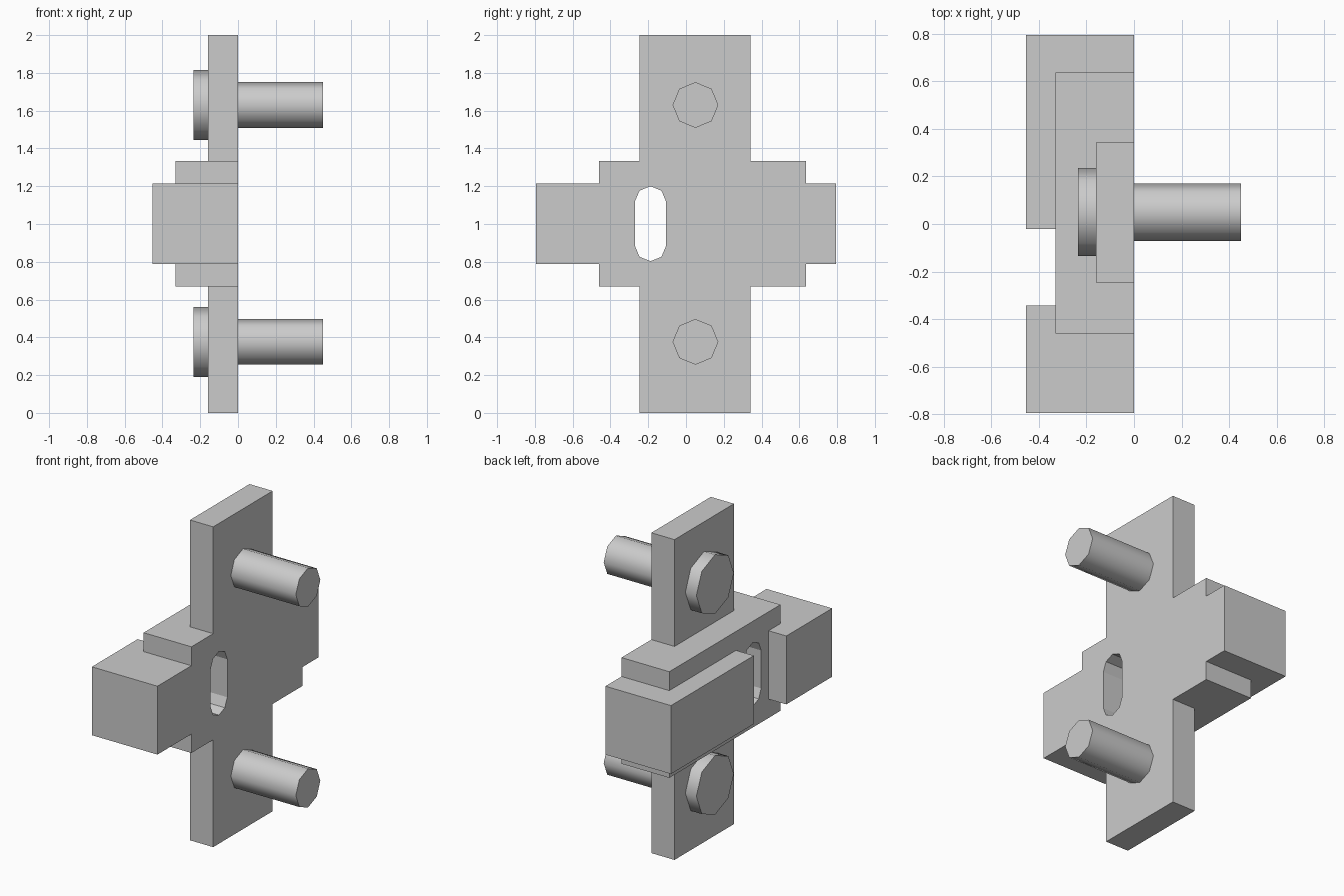
import bpy, bmesh, math
from mathutils import Matrix

if "Cube" in bpy.data.objects:
    bpy.data.objects.remove(bpy.data.objects["Cube"])


def make_object(name, bm):
    bmesh.ops.recalc_face_normals(bm, faces=bm.faces)
    mesh = bpy.data.meshes.new(name)
    bm.to_mesh(mesh)
    bm.free()
    obj = bpy.data.objects.new(name, mesh)
    bpy.context.collection.objects.link(obj)
    return obj


def prism(name, outline, x0, x1):
    """Extrude a (y, z) outline along x."""
    bm = bmesh.new()
    face = bm.faces.new([bm.verts.new((x0, y, z)) for y, z in outline])
    ext = bmesh.ops.extrude_face_region(bm, geom=[face])
    verts = [v for v in ext["geom"] if isinstance(v, bmesh.types.BMVert)]
    bmesh.ops.translate(bm, verts=verts, vec=(x1 - x0, 0, 0))
    return make_object(name, bm)


def block(name, depth, y0, y1, z0, z1):
    return prism(name, [(y0, z0), (y1, z0), (y1, z1), (y0, z1)], -depth, 0)


def combine(target, other, operation):
    """Boolean the other part into the target, then discard it."""
    mod = target.modifiers.new("join", "BOOLEAN")
    mod.operation, mod.solver, mod.object = operation, "EXACT", other
    other.hide_render = True
    bpy.context.view_layer.objects.active = target
    bpy.ops.object.modifier_apply(modifier=mod.name)
    bpy.data.objects.remove(other)


# Bracket: tall plate, thicker middle plate and two end blocks, flush at x = 0
bracket = block("bracket", 0.16, -0.245, 0.342, 0, 2)
combine(bracket, block("middle_plate", 0.33, -0.46, 0.636, 0.67, 1.333), "UNION")
for y0, y1 in ((-0.795, -0.343), (-0.022, 0.795)):
    combine(bracket, block("end_block", 0.453, y0, y1, 0.788, 1.215), "UNION")

# Slot through the middle, with faceted round ends
slot = []
for start, z in ((0, 1.12), (math.pi, 0.883)):
    for i in range(5):
        a = start + i * math.pi / 4
        slot.append((-0.188 + 0.082 * math.cos(a), z + 0.08 * math.sin(a)))
combine(bracket, prism("slot_cutter", slot, -0.6, 0.2), "DIFFERENCE")


# Eight-sided bolts with wide heads
def add_cylinder(bm, radius, x0, x1):
    matrix = Matrix.Translation(((x0 + x1) / 2, 0, 0)) @ Matrix.Rotation(math.pi / 2, 4, "Y")
    bmesh.ops.create_cone(bm, cap_ends=True, segments=8, radius1=radius,
                          radius2=radius, depth=x1 - x0, matrix=matrix)


for name, z in (("lower_bolt", 0.376), ("upper_bolt", 1.63)):
    bm = bmesh.new()
    add_cylinder(bm, 0.185, -0.236, -0.16)
    add_cylinder(bm, 0.121, -0.16, 0.449)
    bolt = make_object(name, bm)
    bolt.location = (0, 0.05, z)
    bpy.ops.object.select_all(action="DESELECT")
    bolt.select_set(True)
    bpy.context.view_layer.objects.active = bolt
    bpy.ops.object.shade_smooth_by_angle(angle=math.radians(60))
